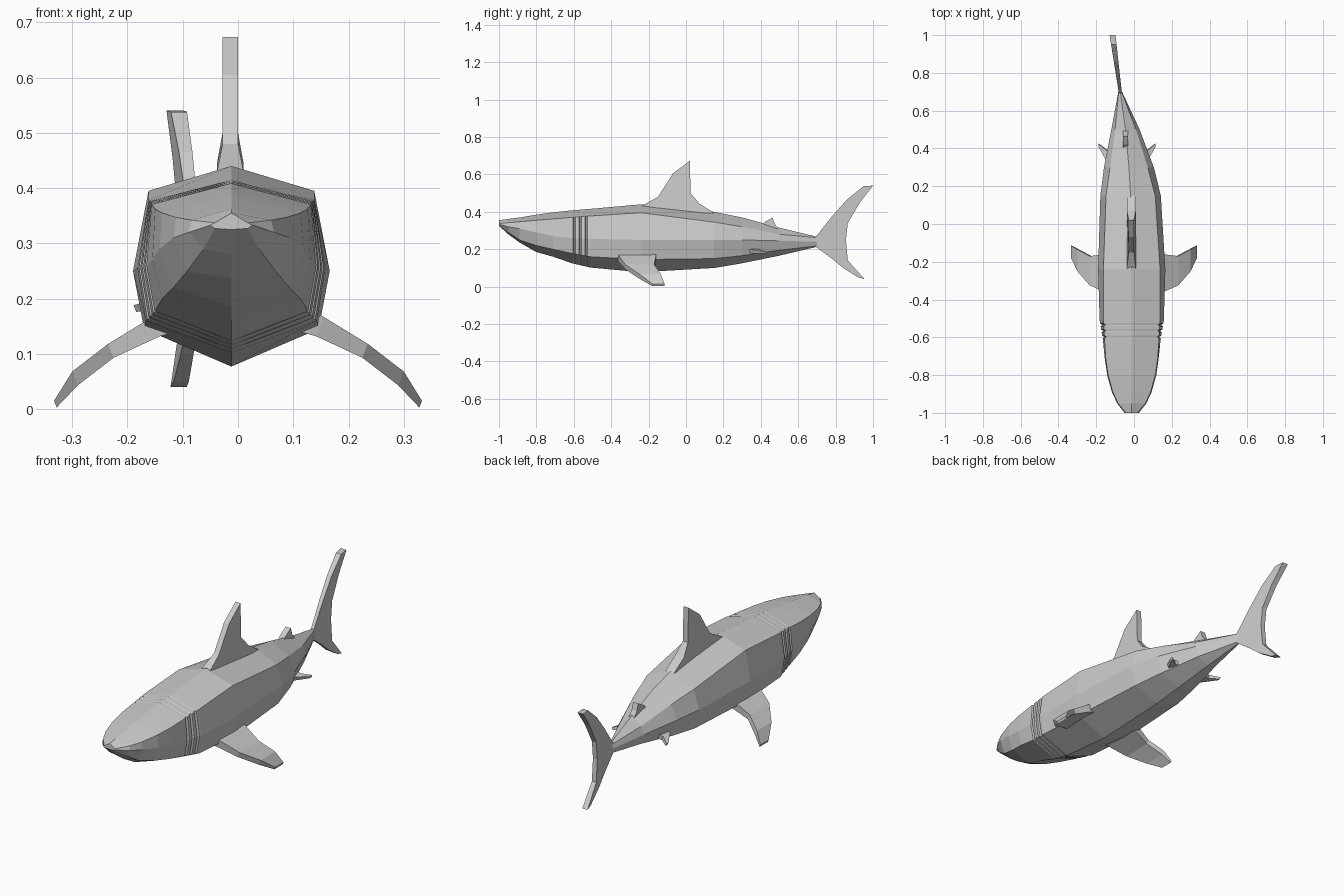
import bpy

if "Cube" in bpy.data.objects:
    bpy.data.objects.remove(bpy.data.objects["Cube"])


def mesh_object(name, verts, faces):
    mesh = bpy.data.meshes.new(name)
    mesh.from_pydata(verts, [], faces)
    mesh.validate()
    ob = bpy.data.objects.new(name, mesh)
    bpy.context.collection.objects.link(ob)
    # Make all normals point outwards
    bpy.context.view_layer.objects.active = ob
    ob.select_set(True)
    bpy.ops.object.mode_set(mode='EDIT')
    bpy.ops.mesh.select_all(action='SELECT')
    bpy.ops.mesh.normals_make_consistent(inside=False)
    bpy.ops.object.mode_set(mode='OBJECT')
    ob.select_set(False)
    return ob


def loft(name, rings):
    n = len(rings[0])
    verts = [p for r in rings for p in r]
    faces = [(k * n + i, k * n + (i + 1) % n, (k + 1) * n + (i + 1) % n, (k + 1) * n + i)
             for k in range(len(rings) - 1) for i in range(n)]
    faces += [tuple(range(n)), tuple(range(len(verts) - n, len(verts)))]
    return mesh_object(name, verts, faces)


def upright_fin(name, outline, centre, half):
    # Plate in the y-z plane; centre and half thickness may vary over the outline
    n = len(outline)
    verts = [(centre(y) + s * half(y, z), y, z) for s in (-1, 1) for y, z in outline]
    faces = [tuple(range(n)), tuple(range(2 * n - 1, n - 1, -1))]
    faces += [(i, (i + 1) % n, n + (i + 1) % n, n + i) for i in range(n)]
    return mesh_object(name, verts, faces)


# Body stations: y, centre x, top z, shoulder w/z, flank w/z, belly w/z, keel z
stations = [
    (-1.0, -.012, .355, .03, .337, .038, .333, .03, .327, .325),
    (-.95, -.012, .362, .072, .342, .077, .320, .05, .290, .280),
    (-.89, -.012, .370, .100, .347, .105, .310, .08, .250, .236),
    (-.80, -.012, .385, .125, .355, .130, .290, .105, .22, .185),
    (-.71, -.012, .397, .138, .362, .143, .270, .125, .20, .160),
    (-.61, -.012, .408, .144, .370, .153, .260, .138, .178, .125),
    (-.51, -.012, .416, .150, .378, .170, .255, .155, .160, .102),
    (-.24, -.012, .440, .150, .395, .178, .250, .158, .145, .077),
    (.15, -.018, .400, .130, .345, .160, .250, .135, .150, .100),
    (.30, -.027, .370, .100, .320, .132, .250, .108, .166, .125),
    (.50, -.045, .315, .055, .280, .075, .245, .060, .195, .166),
    (.70, -.073, .267, .008, .262, .010, .240, .008, .218, .213),
]

# Gill slits: narrow notches pressed into the flanks
a, b = stations[5], stations[6]
gills = []
for gy in (-.598, -.566, -.534):
    for dy, cut in ((-.007, 0), (0, .010), (.007, 0)):
        t = (gy + dy - a[0]) / (b[0] - a[0])
        s = [p + (q - p) * t for p, q in zip(a, b)]
        for i in (3, 5, 7):
            s[i] -= cut
        gills.append(s)
stations[6:6] = gills


def body_ring(s):
    y, cx, top, sw, sz, mw, mz, lw, lz, keel = s
    side = [(sw, sz), (mw, mz), (lw, lz)]
    pts = [(0, top)] + side + [(0, keel)] + [(-w, z) for w, z in reversed(side)]
    return [(cx + x, y, z) for x, z in pts]


loft("body", [body_ring(s) for s in stations])

# Fins along the back
upright_fin("dorsal_fin",
            [(-.24, .43), (-.15, .48), (-.07, .605), (.02, .673), (.025, .50),
             (.07, .445), (.15, .395), (0, .39)],
            lambda y: -.014, lambda y, z: .014 if z > .45 else .024)
upright_fin("rear_dorsal_fin",
            [(.40, .325), (.42, .345), (.463, .37), (.475, .335), (.495, .31), (.44, .31)],
            lambda y: -.045, lambda y, z: .014)

# Tail fin, bent to one side and thicker toward the tips
upright_fin("tail_fin",
            [(.69, .262), (.78, .375), (.86, .465), (.95, .538), (1.0, .54), (.93, .45),
             (.865, .34), (.855, .25), (.865, .14), (.955, .04), (.92, .05), (.84, .10),
             (.78, .15), (.69, .216)],
            lambda y: -.073 - (y - .7) * .135, lambda y, z: .008 + max(0, y - .7) * .026)

# Pectoral fin stations: x, top z, leading y, trailing y, thickness
pectoral = [(.12, .182, -.37, -.16, .04), (.155, .167, -.36, -.16, .035),
            (.235, .118, -.325, -.17, .025), (.30, .068, -.25, -.135, .025),
            (.333, .015, -.18, -.115, .012)]
# Pelvic fin stations, x measured from the bent body centre
pelvic = [(.07, .205, .31, .40, .02), (.11, .20, .335, .39, .02), (.152, .188, .41, .425, .012)]


def side_fin(name, rows, sign, cx):
    rings = []
    for x, z, y0, y1, t in rows:
        x0, x1 = cx + sign * x, cx + sign * (x - t * .4)
        rings.append([(x0, y0, z), (x0, y1, z), (x1, y1, z - t), (x1, y0, z - t)])
    loft(name, rings)


for label, sign in (("right", 1), ("left", -1)):
    side_fin(label + "_pectoral_fin", pectoral, sign, 0)
    side_fin(label + "_pelvic_fin", pelvic, sign, -.037)
